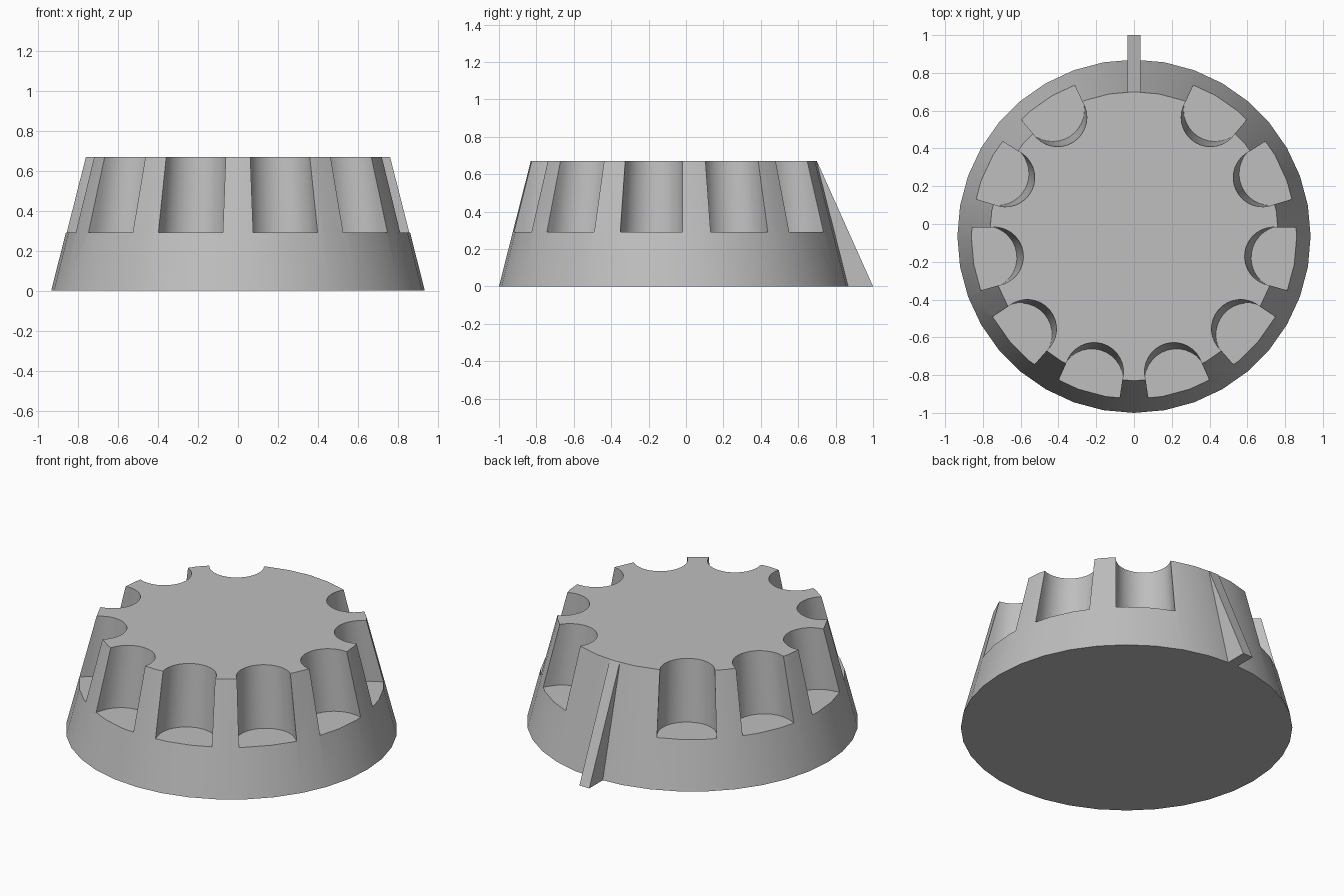
import bpy, bmesh, math
from mathutils import Matrix

if "Cube" in bpy.data.objects:
    bpy.data.objects.remove(bpy.data.objects["Cube"])

CY = -0.065               # knob axis position in y
H, FLOOR = 0.67, 0.29     # knob height, height of the grip scallop floors
SLOTS = 11                # scallop spacing; the slot at the back stays solid

grey = bpy.data.materials.new("mid grey")
grey.diffuse_color = (0.52, 0.52, 0.52, 1)
grey.use_nodes = True
grey.node_tree.nodes["Principled BSDF"].inputs["Base Color"].default_value = grey.diffuse_color


def make_object(name, bm):
    bmesh.ops.recalc_face_normals(bm, faces=bm.faces)
    mesh = bpy.data.meshes.new(name)
    bm.to_mesh(mesh)
    bm.free()
    mesh.materials.append(grey)
    obj = bpy.data.objects.new(name, mesh)
    bpy.context.collection.objects.link(obj)
    return obj


def loft(bm, lower, upper):
    """Closed solid between two matching loops of points."""
    a = [bm.verts.new(p) for p in lower]
    b = [bm.verts.new(p) for p in upper]
    bm.faces.new(a[::-1])
    bm.faces.new(b)
    n = len(a)
    for i in range(n):
        j = (i + 1) % n
        bm.faces.new((a[i], a[j], b[j], b[i]))


def scallop_section(z, angle):
    """U-shaped section, open outward, leaning in and narrowing with height."""
    t = (z - FLOOR) / (H - FLOOR)
    radius = 0.168 - 0.013 * t
    centre = 0.628 - 0.035 * t + radius
    pts = [(1.15, radius)]
    for i in range(17):
        a = math.pi / 2 + math.pi * i / 16
        pts.append((centre + radius * math.cos(a), radius * math.sin(a)))
    pts.append((1.15, -radius))
    c, s = math.cos(angle), math.sin(angle)
    return [(x * c - y * s, CY + x * s + y * c, z) for x, y in pts]


# Tapered knob body
bm = bmesh.new()
bmesh.ops.create_cone(bm, cap_ends=True, segments=36, radius1=0.935, radius2=0.765,
                      depth=H, matrix=Matrix.Translation((0, CY, H / 2)))
body = make_object("knob_body", bm)

# Ten grip scallops around the rim
bm = bmesh.new()
for k in range(SLOTS):
    if k == SLOTS // 2:
        continue
    ang = -math.pi / 2 + (k + 0.5) * 2 * math.pi / SLOTS
    loft(bm, scallop_section(FLOOR, ang), scallop_section(0.8, ang))
cutter = make_object("scallop_cutter", bm)
cutter.hide_render = True

mod = body.modifiers.new("scallops", "BOOLEAN")
mod.operation, mod.solver, mod.object = "DIFFERENCE", "EXACT", cutter
bpy.context.view_layer.objects.active = body
body.select_set(True)
bpy.ops.object.modifier_apply(modifier=mod.name)
bpy.data.objects.remove(cutter)
bpy.ops.object.shade_smooth_by_angle(angle=math.radians(30))

# Pointer fin at the back
bm = bmesh.new()
profile = [(0.78, 0), (1.0, 0), (0.70, H)]
loft(bm, [(-0.034, y, z) for y, z in profile], [(0.034, y, z) for y, z in profile])
make_object("pointer_fin", bm)
